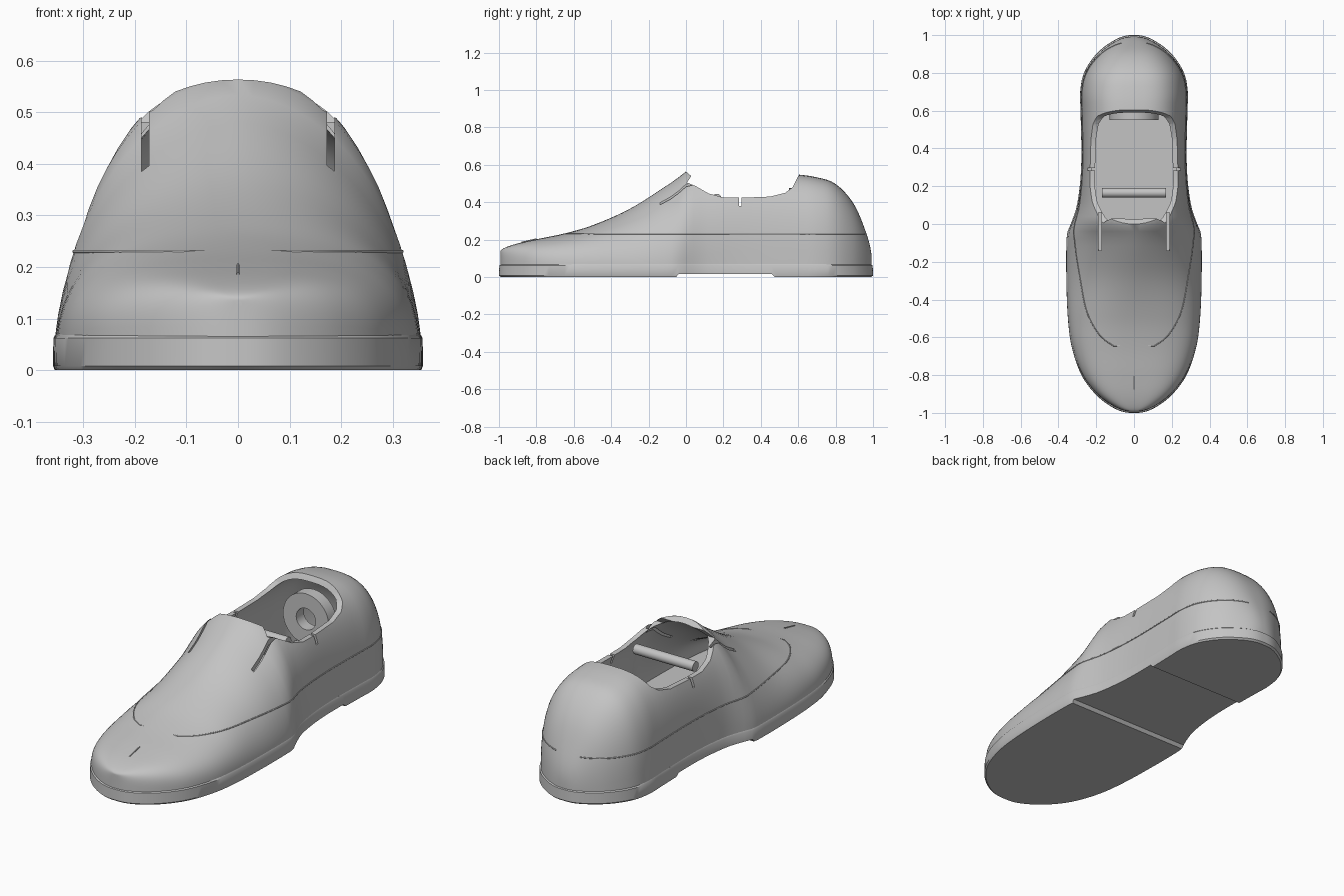
import bpy, bmesh, math
from mathutils import Matrix

cube = bpy.data.objects.get("Cube")
if cube:
    bpy.data.objects.remove(cube, do_unlink=True)

grey = bpy.data.materials.new("soft_grey")
grey.use_nodes = True
grey.diffuse_color = (0.55, 0.55, 0.55, 1)
grey.node_tree.nodes["Principled BSDF"].inputs["Base Color"].default_value = (0.55, 0.55, 0.55, 1)

# Stations along the foot: y, half width, height, section fullness
STATIONS = [
    (-1, .015, .14, 4.5), (-.97, .115, .163, 4), (-.9, .205, .185, 3.6),
    (-.8, .278, .207, 3), (-.65, .33, .238, 2.6), (-.5, .35, .282, 2.3),
    (-.3, .358, .37, 1.9), (-.1, .358, .495, 1.8), (-.04, .352, .537, 1.9),
    (0, .335, .568, 2.1), (.1, .302, .58, 2.4), (.3, .28, .57, 2.9),
    (.6, .283, .552, 2.9), (.7, .285, .538, 2.9), (.8, .265, .505, 2.8),
    (.9, .2, .4, 2.6), (.97, .11, .24, 2.5), (1, .015, .09, 2.5)]
KEYS = [math.acos(-s[0]) for s in STATIONS]
STEPS, SEGS = 80, 36


def slope(i, c):
    a, b = max(i - 1, 0), min(i + 1, len(KEYS) - 1)
    return (STATIONS[b][c] - STATIONS[a][c]) / (KEYS[b] - KEYS[a])


def sample(t):
    """Width, height and fullness at angle t, blended smoothly."""
    i = 0
    while i < len(KEYS) - 2 and t > KEYS[i + 1]:
        i += 1
    d = KEYS[i + 1] - KEYS[i]
    u = min(max((t - KEYS[i]) / d, 0), 1)
    out = []
    for c in (1, 2, 3):
        a, b = STATIONS[i][c], STATIONS[i + 1][c]
        ease = u * u * (3 - 2 * u)
        out.append(a + (b - a) * ease + d * u * (1 - u) *
                   ((1 - u) * slope(i, c) - u * slope(i + 1, c)))
    return out


ANGLES = [math.pi * i / STEPS for i in range(STEPS + 1)]


def make(name, bm):
    bmesh.ops.recalc_face_normals(bm, faces=bm.faces)
    mesh = bpy.data.meshes.new(name)
    bm.to_mesh(mesh)
    bm.free()
    mesh.materials.append(grey)
    ob = bpy.data.objects.new(name, mesh)
    bpy.context.collection.objects.link(ob)
    return ob


def activate(ob):
    bpy.ops.object.select_all(action='DESELECT')
    ob.select_set(True)
    bpy.context.view_layer.objects.active = ob


def smooth(ob, degrees=35):
    activate(ob)
    bpy.ops.object.shade_smooth_by_angle(angle=math.radians(degrees))


def cut(ob, cutter):
    mod = ob.modifiers.new("cut", 'BOOLEAN')
    mod.operation, mod.solver, mod.object = 'DIFFERENCE', 'EXACT', cutter
    activate(ob)
    bpy.ops.object.modifier_apply(modifier=mod.name)
    bpy.data.objects.remove(cutter, do_unlink=True)


def skin(name, rings):
    """Join closed rings of points and cap both ends."""
    bm = bmesh.new()
    loops = [[bm.verts.new(p) for p in ring] for ring in rings]
    n = len(loops[0])
    for a, b in zip(loops, loops[1:]):
        for j in range(n):
            k = (j + 1) % n
            bm.faces.new((a[j], a[k], b[k], b[j]))
    bm.faces.new(loops[0])
    bm.faces.new(loops[-1])
    return make(name, bm)


def shoe_body(name, floor, stretch, inset):
    rings = []
    for t in ANGLES:
        w, h, p = sample(t)
        w, h = max(w - inset, .008), max(h - inset, floor + .015)
        ring = []
        for j in range(SEGS + 1):
            a = math.pi * j / SEGS
            c, s = math.cos(a), max(math.sin(a), 0)
            x = math.copysign(abs(c) ** (2 / p), c) * w
            ring.append((x, -math.cos(t) * stretch, floor + (h - floor) * s ** (2 / p)))
        rings.append(ring)
    return skin(name, rings)


def prism(name, profile, x0, x1):
    return skin(name, [[(x, y, z) for y, z in profile] for x in (x0, x1)])


def box(name, x0, x1, y0, y1, z0, z1):
    return prism(name, [(y0, z0), (y1, z0), (y1, z1), (y0, z1)], x0, x1)


def bead(name, points, closed, radius=.003):
    curve = bpy.data.curves.new(name, 'CURVE')
    curve.dimensions = '3D'
    curve.bevel_depth, curve.bevel_resolution = radius, 1
    spline = curve.splines.new('POLY')
    spline.points.add(len(points) - 1)
    for sp, p in zip(spline.points, points):
        sp.co = (*p, 1)
    spline.use_cyclic_u = closed
    curve.materials.append(grey)
    ob = bpy.data.objects.new(name, curve)
    bpy.context.collection.objects.link(ob)


def cylinder(name, radius, depth, location, axis, segments=40):
    bm = bmesh.new()
    turn = Matrix.Rotation(math.pi / 2, 4, axis)
    bmesh.ops.create_cone(bm, cap_ends=True, segments=segments, radius1=radius,
                          radius2=radius, depth=depth,
                          matrix=Matrix.Translation(location) @ turn)
    return make(name, bm)


# Upper: hollow shell with a foot opening, tongue slits and side notches
FLOOR = .05
upper = shoe_body("upper", FLOOR, .993, .004)
cut(upper, shoe_body("hollow", .085, .955, .03))
topline = [(-.01, .75), (-.01, .572), (.028, .54), (.005, .505), (.05, .487), (.12, .447),
           (.2, .425), (.3, .424), (.45, .43), (.53, .45), (.57, .48), (.595, .53),
           (.612, .56), (.612, .75)]
cut(upper, prism("opening", topline, -.5, .5))
for side in (-1, 1):
    cut(upper, box("tongue_slit", side * .18 - .007, side * .18 + .007, -.14, .06, .36, .7))
cut(upper, box("side_notch", -.5, .5, .283, .297, .38, .5))
smooth(upper)

# Sole: plan outline with small chamfers and a shallow arch recess
plan = [(sample(t)[0], -math.cos(t)) for t in ANGLES]
plan += [(-x, y) for x, y in reversed(plan)]
sole = skin("sole", [[(x * k, y * k, z) for x, y in plan] for z, k in
                     ((0, .99), (.008, 1), (.062, .998), (.07, .985))])
cut(sole, prism("arch_recess", [(-.06, -.01), (-.04, .016), (.46, .016), (.485, -.01)], -.5, .5))
smooth(sole)

# Stitched seam around the upper and a short toe crease
SEAM = .23
seam = []
for t in ANGLES:
    w, h, p = sample(t)
    w, h = w - .004, h - .004
    if h > SEAM:
        f = (SEAM - FLOOR) / (h - FLOOR)
        seam.append((w * (1 - f ** p) ** (1 / p), -math.cos(t) * .993, SEAM))
bead("seam", seam + [(-x, y, z) for x, y, z in reversed(seam)], True)
bead("toe_crease", [(0, -.88, .186), (0, -.8, .204)], False)

# Inner fittings: cross bar and heel ring
bar = cylinder("cross_bar", .025, .34, (0, .165, .42), 'Y', 24)
smooth(bar)
ring = cylinder("heel_ring", .13, .062, (0, .582, .345), 'X')
cut(ring, cylinder("ring_hole", .055, .2, (0, .582, .345), 'X'))
smooth(ring)
